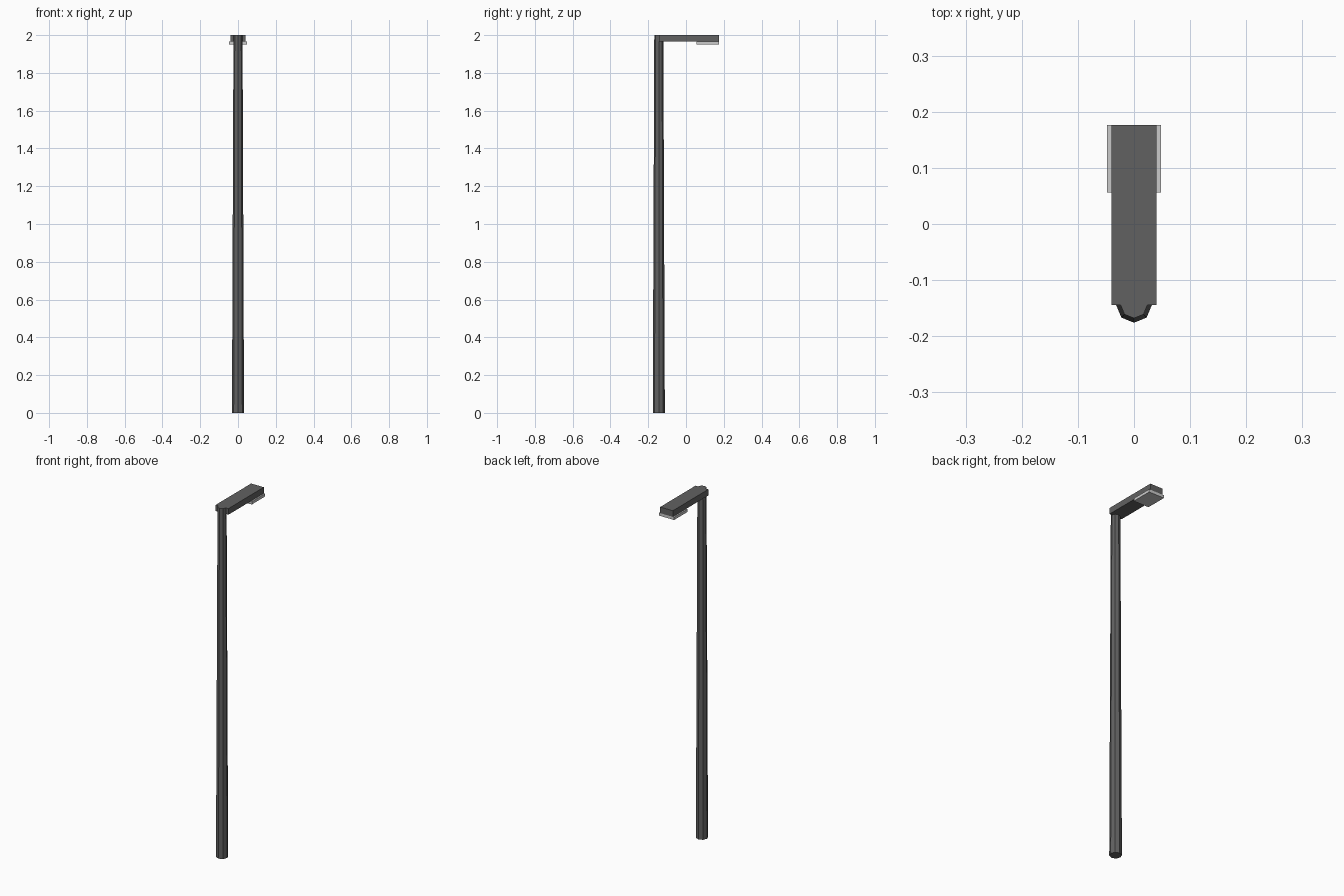
import bpy

if "Cube" in bpy.data.objects:
    bpy.data.objects.remove(bpy.data.objects["Cube"])

POLE_Y = -0.144   # pole axis, also where the arm begins
END_Y = 0.176     # free end of the arm


def material(name, value):
    m = bpy.data.materials.new(name)
    m.diffuse_color = (value, value, value, 1)
    m.use_nodes = True
    m.node_tree.nodes["Principled BSDF"].inputs["Base Color"].default_value = m.diffuse_color
    return m


def box(name, half_x, y0, y1, z0, z1, mat):
    bpy.ops.mesh.primitive_cube_add(size=1, location=(0, (y0 + y1) / 2, (z0 + z1) / 2))
    ob = bpy.context.object
    ob.name = name
    ob.scale = (2 * half_x, y1 - y0, z1 - z0)
    bpy.ops.object.transform_apply(location=False, rotation=False, scale=True)
    ob.data.materials.append(mat)
    return ob


dark = material("dark_metal", 0.12)
pale = material("lamp_glass", 0.6)

# Tapered eight-sided pole
bpy.ops.mesh.primitive_cone_add(vertices=8, radius1=0.032, radius2=0.024,
                                depth=2, location=(0, POLE_Y, 1))
pole = bpy.context.object
pole.name = "pole"
pole.data.materials.append(dark)

# Horizontal arm flush with the pole top
box("arm", 0.04, POLE_Y, END_Y, 1.965, 2.0, dark)

# Lamp panel under the free end of the arm
box("lamp_panel", 0.048, END_Y - 0.12, END_Y, 1.949, 1.965, pale)
